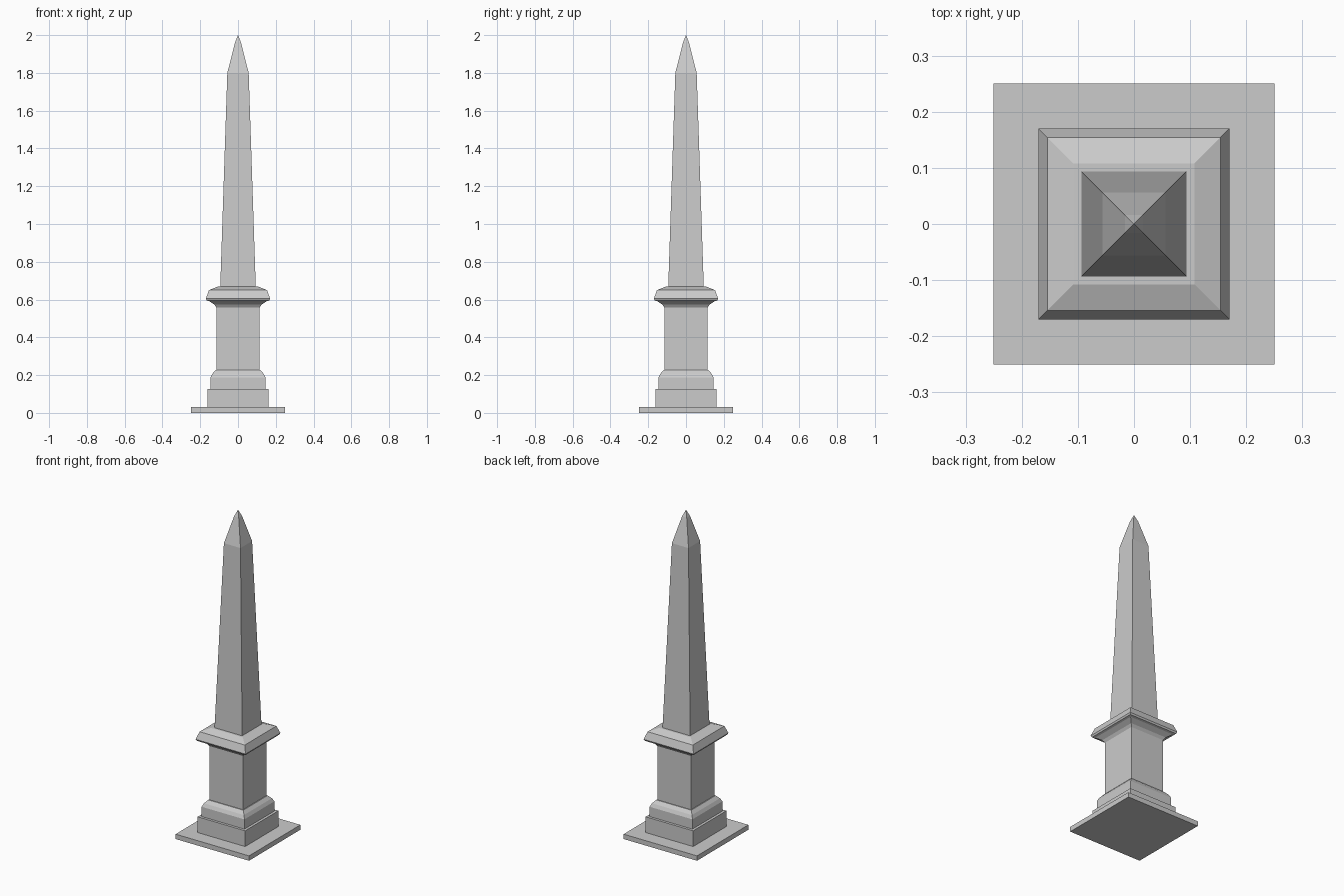
import bpy
import bmesh

if "Cube" in bpy.data.objects:
    bpy.data.objects.remove(bpy.data.objects["Cube"])


def square_loft(name, profile):
    """Stack square rings from (half_width, z) pairs; zero width makes a point."""
    bm = bmesh.new()
    rings = []
    for r, z in profile:
        if r == 0:
            rings.append([bm.verts.new((0, 0, z))])
        else:
            rings.append([bm.verts.new((sx * r, sy * r, z))
                          for sx, sy in ((-1, -1), (1, -1), (1, 1), (-1, 1))])
    bm.faces.new(rings[0][::-1])
    for low, high in zip(rings, rings[1:]):
        for i in range(4):
            j = (i + 1) % 4
            if len(high) == 1:
                bm.faces.new((low[i], low[j], high[0]))
            else:
                bm.faces.new((low[i], low[j], high[j], high[i]))
    if len(rings[-1]) == 4:
        bm.faces.new(rings[-1])
    mesh = bpy.data.meshes.new(name)
    bm.to_mesh(mesh)
    bm.free()
    obj = bpy.data.objects.new(name, mesh)
    bpy.context.collection.objects.link(obj)
    return obj


# Ground slab, then the pedestal as one continuous stepped and moulded solid
square_loft("ground_slab", [(0.25, 0), (0.25, 0.03)])
square_loft("pedestal", [
    (0.162, 0.03), (0.162, 0.127),                                   # base block
    (0.146, 0.127), (0.146, 0.187), (0.136, 0.207), (0.119, 0.226),  # base moulding
    (0.114, 0.226), (0.114, 0.557),                                  # die
    (0.125, 0.573), (0.152, 0.591), (0.165, 0.595),                  # cornice underside
    (0.17, 0.605), (0.154, 0.65), (0.108, 0.668),                    # cornice top
    (0.094, 0.668),
])

# Tapered shaft with its pointed cap
square_loft("obelisk_shaft", [
    (0.094, 0.668), (0.0565, 1.80), (0.016, 1.96), (0, 2.0),
])
